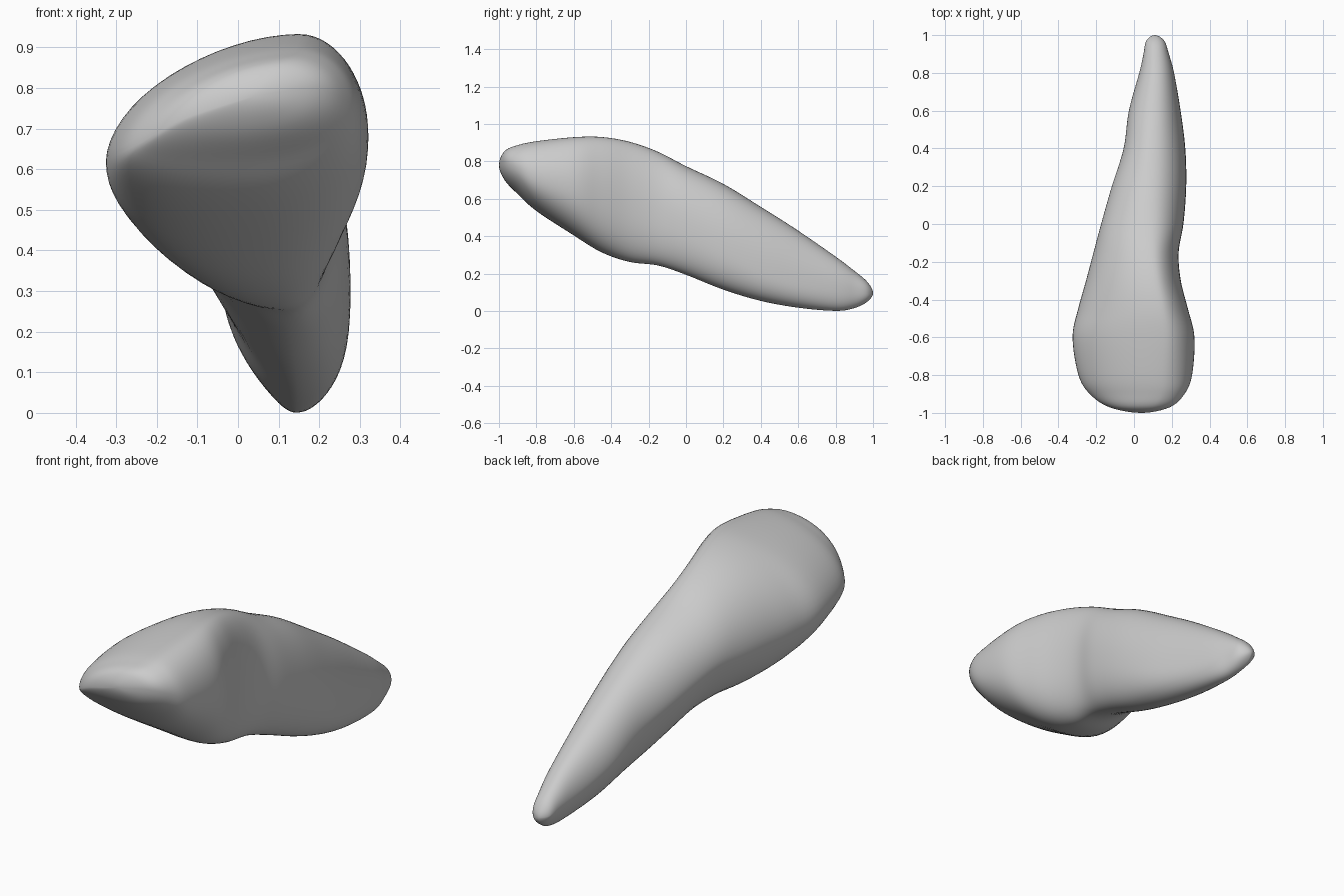
import bpy, bmesh, math

cube = bpy.data.objects.get("Cube")
if cube:
    bpy.data.objects.remove(cube)

# Stations along the length: y, then (x, z) of the left, top, right and bottom extremes
STATIONS = [
    (-1.00, 0.04, .780, .04, .780, 0.04, .780, 0.04, .780),
    (-0.97, -.13, .725, .10, .855, .190, .800, 0.00, .700),
    (-0.90, -.235, .665, .14, .887, .268, .770, -.02, .625),
    (-0.80, -.295, .635, .15, .908, .308, .720, 0.02, .535),
    (-0.60, -.327, .620, .16, .930, .321, .670, 0.06, .403),
    (-0.45, -.297, .595, .14, .931, .286, .620, 0.08, .312),
    (-0.30, -.255, .575, .11, .905, .248, .565, 0.10, .261),
    (-0.15, -.215, .555, .09, .852, .236, .510, 0.12, .243),
    (0.00, -.175, .540, .08, .775, .262, .440, 0.13, .193),
    (0.20, -.118, .460, .08, .680, .277, .330, 0.14, .113),
    (0.40, -.055, .360, .09, .557, .272, .220, 0.145, .053),
    (0.60, -.028, .250, .10, .430, .247, .150, 0.145, .017),
    (0.80, 0.028, .160, .11, .290, .212, .120, 0.14, .000),
    (0.90, 0.05, .130, .11, .215, .185, .110, 0.125, .015),
    (0.97, .065, .105, .11, .155, .160, .100, 0.11, .050),
    (1.00, 0.11, .095, .11, .095, .110, .095, 0.11, .095),
]
STEPS, ARC = 6, 16
# Roundness of each quarter, starting at the left extreme and going over the top
HEAD_ROUNDNESS = (1.78, 2.0, 2.25, 2.2)
TAIL_ROUNDNESS = (1.95, 2.2, 2.4, 1.5)


def mirrored(tip, near):
    """Station beyond a tip, so that the tip closes round."""
    return (near[0],) + tuple(2 * a - b for a, b in zip(tip[1:], near[1:]))


def spline(a, b, c, d, t):
    return 0.5 * (2 * b + (c - a) * t + (2 * a - 5 * b + 4 * c - d) * t * t
                  + (3 * b - a - 3 * c + d) * t ** 3)


def section(row):
    """Closed ring made of four superellipse quarters between the extremes."""
    y = row[0]
    tail = min(1, max(0, (y + 0.6) / 0.6))
    ext = [(row[i], row[i + 1]) for i in (1, 3, 5, 7)]
    ring = []
    for q in range(4):
        (x0, z0), (x1, z1) = ext[q], ext[(q + 1) % 4]
        e = 2 / (HEAD_ROUNDNESS[q] * (1 - tail) + TAIL_ROUNDNESS[q] * tail)
        for k in range(ARC):
            a = k / ARC * math.pi / 2
            c, s = math.cos(a) ** e, math.sin(a) ** e
            if q % 2 == 0:      # side extreme to top or bottom
                ring.append((x1 + (x0 - x1) * c, y, z0 + (z1 - z0) * s))
            else:               # top or bottom to side extreme
                ring.append((x0 + (x1 - x0) * s, y, z1 + (z0 - z1) * c))
    return ring


# Smoothly interpolated stations
pts = [mirrored(STATIONS[0], STATIONS[1])] + STATIONS + [mirrored(STATIONS[-1], STATIONS[-2])]
rows = []
for i in range(1, len(pts) - 2):
    for k in range(STEPS):
        rows.append([spline(*v, k / STEPS) for v in zip(*pts[i - 1:i + 3])])
rows.append(list(STATIONS[-1]))

# Loft the rings into one closed body
bm = bmesh.new()
rings = [[bm.verts.new(p) for p in section(r)] for r in rows]
n = 4 * ARC
for a, b in zip(rings, rings[1:]):
    for j in range(n):
        bm.faces.new((a[j], a[(j + 1) % n], b[(j + 1) % n], b[j]))
bmesh.ops.remove_doubles(bm, verts=bm.verts, dist=1e-4)

# Soften the seams between quarters, leaving the tips alone
inner = [v for v in bm.verts if abs(v.co.y) < 0.97]
for _ in range(3):
    bmesh.ops.smooth_vert(bm, verts=inner, factor=0.35,
                          use_axis_x=True, use_axis_y=False, use_axis_z=True)
bmesh.ops.recalc_face_normals(bm, faces=bm.faces)
for f in bm.faces:
    f.smooth = True

mesh = bpy.data.meshes.new("tapered_body")
bm.to_mesh(mesh)
bm.free()
body = bpy.data.objects.new("tapered_body", mesh)
bpy.context.collection.objects.link(body)

# Plain grey material
grey = bpy.data.materials.new("light_grey")
grey.use_nodes = True
colour = (0.6, 0.6, 0.6, 1)
grey.diffuse_color = colour
bsdf = next(nd for nd in grey.node_tree.nodes if nd.type == 'BSDF_PRINCIPLED')
bsdf.inputs["Base Color"].default_value = colour
mesh.materials.append(grey)
